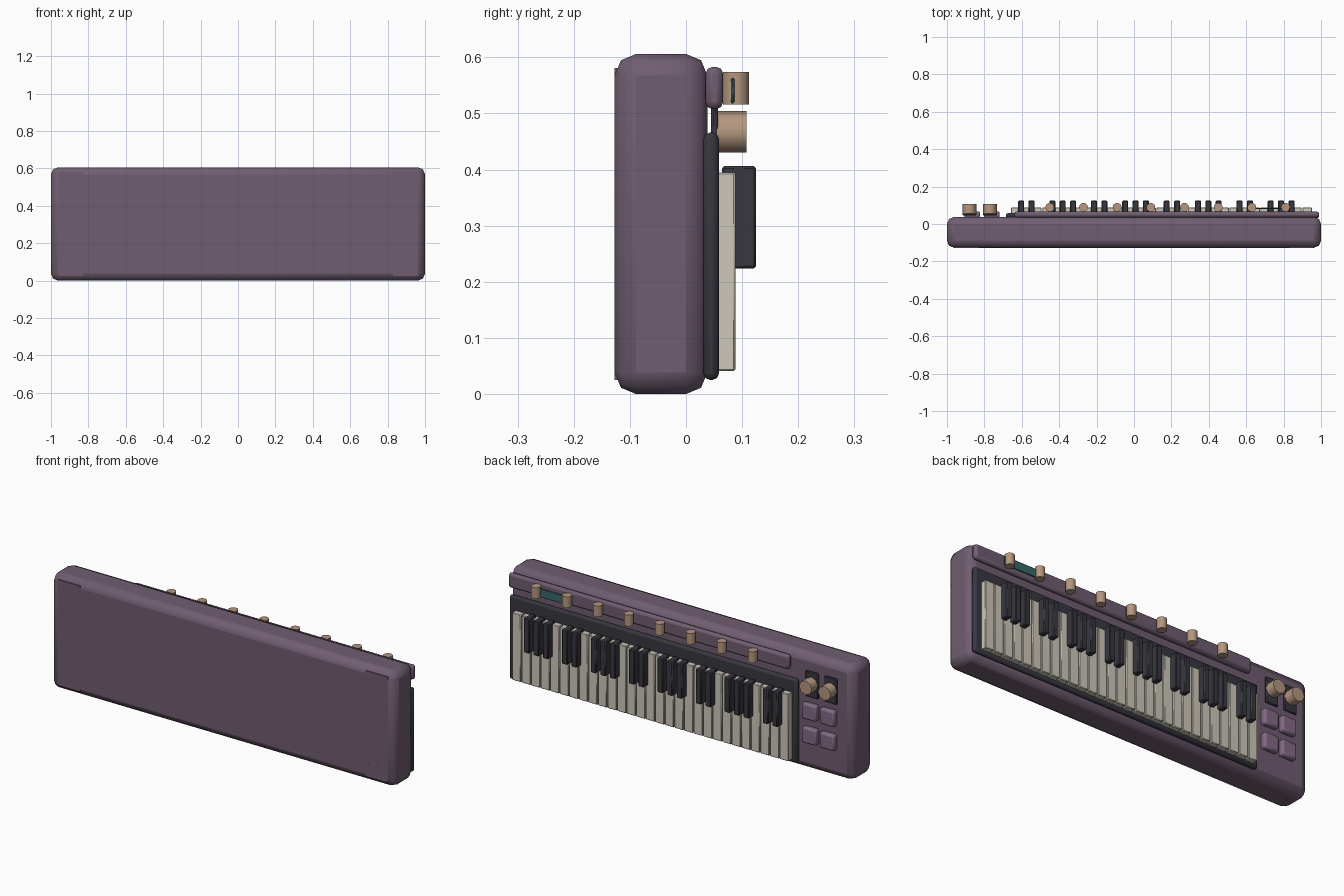
import bpy
from math import pi

if "Cube" in bpy.data.objects:
    bpy.data.objects.remove(bpy.data.objects["Cube"])

def mat(name, rgb):
    m = bpy.data.materials.new(name)
    m.diffuse_color = (*rgb, 1)
    m.use_nodes = True
    m.node_tree.nodes["Principled BSDF"].inputs["Base Color"].default_value = m.diffuse_color
    return m

PURPLE = mat("purple", (0.16, 0.11, 0.165))
LILAC = mat("lilac", (0.22, 0.145, 0.23))
DARK = mat("dark", (0.04, 0.038, 0.05))
IVORY = mat("ivory", (0.62, 0.58, 0.5))
TAN = mat("tan", (0.46, 0.31, 0.21))
TEAL = mat("teal", (0.04, 0.14, 0.145))

def finish(o, name, m, bevel=0, segs=2):
    o.name = name
    o.data.materials.append(m)
    if bevel:
        b = o.modifiers.new("bevel", 'BEVEL')
        b.width, b.segments = bevel, segs
    bpy.ops.object.shade_smooth_by_angle(angle=0.8)
    return o

def box(name, x, y, z, m, bevel=0, segs=2):
    """Box from (min, max) ranges."""
    bpy.ops.mesh.primitive_cube_add(size=1, location=[sum(r) / 2 for r in (x, y, z)])
    o = bpy.context.object
    o.scale = [r[1] - r[0] for r in (x, y, z)]
    bpy.ops.object.transform_apply(location=False, rotation=False, scale=True)
    return finish(o, name, m, bevel, segs)

def cyl(name, loc, r, h, n, m, rot=(0, 0, 0)):
    bpy.ops.mesh.primitive_cylinder_add(vertices=n, radius=r, depth=h, location=loc, rotation=rot)
    return finish(bpy.context.object, name, m)

# main case, dark key bed and control bar
box("body", (-1, 1), (-0.127, 0.038), (0, 0.606), PURPLE, 0.038, 2)
box("key_bed", (-0.685, 0.99), (0.031, 0.059), (0.025, 0.466), DARK, 0.012)
box("control_bar", (-0.64, 0.99), (0.035, 0.066), (0.508, 0.583), PURPLE, 0.012)

# four octaves of keys plus a final white key
X0, W, N = -0.659, 0.0556, 29
for i in range(N):
    x = X0 + i * W
    box(f"white_key_{i}", (x + 0.002, x + W - 0.002), (0.055, 0.088), (0.041, 0.395), IVORY, 0.003, 1)
    if i % 7 in (0, 1, 3, 4, 5) and i < N - 1:
        c = x + W
        box(f"black_key_{i}", (c - 0.016, c + 0.016), (0.064, 0.125), (0.224, 0.406), DARK, 0.004, 1)

# knobs along the bar and the small screen
for i in range(8):
    cyl(f"knob_{i}", (-0.45 + 0.18 * i, 0.089, 0.545), 0.0235, 0.058, 16, TAN)
box("screen", (0.635, 0.836), (0.080, 0.086), (0.518, 0.563), TEAL, 0.002, 1)

# two wheels over dark slots
for i, x in enumerate((-0.88, -0.77)):
    box(f"wheel_slot_{i}", (x - 0.037, x + 0.037), (0.045, 0.057), (0.395, 0.53), DARK, 0.004, 1)
    cyl(f"wheel_{i}", (x, 0.081, 0.467), 0.037, 0.053, 8, TAN, (pi / 2, 0, 0))

# pads in a two by two grid
for i, x in enumerate((-0.865, -0.76)):
    for j, z in enumerate((0.192, 0.318)):
        box(f"pad_{i}_{j}", (x - 0.042, x + 0.042), (0.033, 0.068), (z - 0.042, z + 0.042), LILAC, 0.01)

# flat feet on the rear corners
for i, x in enumerate((-0.895, 0.895)):
    for j, z in enumerate((0.062, 0.544)):
        box(f"foot_{i}_{j}", (x - 0.065, x + 0.065), (-0.1272, -0.115), (z - 0.037, z + 0.037), PURPLE)
